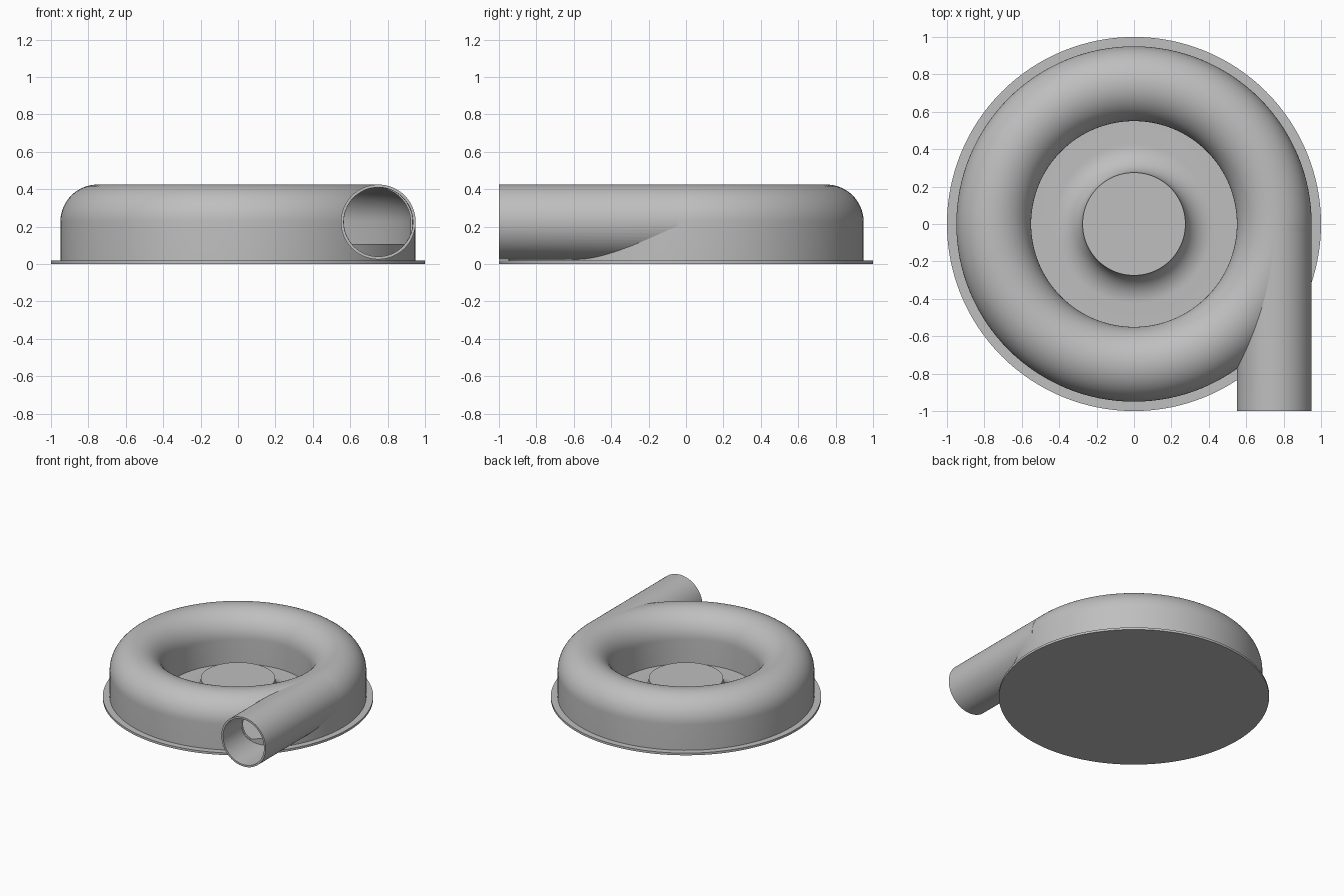
import bpy, bmesh, math
from mathutils import Matrix, Vector

SEG = 128
MID, TUBE, BORE = 0.75, 0.2, 0.185     # volute centre radius, outer and inner tube radius
AXIS_Z, FLOOR, BASE = 0.225, 0.105, 0.018

cube = bpy.data.objects.get("Cube")
if cube:
    bpy.data.objects.remove(cube, do_unlink=True)

grey = bpy.data.materials.new("light_grey")
grey.use_nodes = True
colour = (0.52, 0.52, 0.52, 1)
grey.diffuse_color = colour
grey.node_tree.nodes["Principled BSDF"].inputs["Base Color"].default_value = colour


def make(name, bm):
    bmesh.ops.recalc_face_normals(bm, faces=bm.faces)
    mesh = bpy.data.meshes.new(name)
    bm.to_mesh(mesh)
    bm.free()
    obj = bpy.data.objects.new(name, mesh)
    bpy.context.collection.objects.link(obj)
    mesh.materials.append(grey)
    return obj


def lathe(name, profile, closed):
    """Spin an (r, z) profile around z; a closed profile makes a ring."""
    bm = bmesh.new()
    verts = [bm.verts.new((r, 0, z)) for r, z in profile]
    edges = [bm.edges.new(p) for p in zip(verts, verts[1:])]
    if closed:
        edges.append(bm.edges.new((verts[-1], verts[0])))
    bmesh.ops.spin(bm, geom=verts + edges, cent=(0, 0, 0), axis=(0, 0, 1),
                   angle=math.tau, steps=SEG, use_duplicate=False)
    bmesh.ops.remove_doubles(bm, verts=bm.verts, dist=1e-5)
    return make(name, bm)


def rod(name, radius, y0, y1, z_cut=None):
    """Cylinder along y on the outlet axis, optionally sliced flat below z_cut."""
    bm = bmesh.new()
    place = Matrix.Translation((MID, (y0 + y1) / 2, AXIS_Z)) @ Matrix.Rotation(math.pi / 2, 4, 'X')
    bmesh.ops.create_cone(bm, cap_ends=True, segments=64, radius1=radius,
                          radius2=radius, depth=y1 - y0, matrix=place)
    if z_cut is not None:
        bmesh.ops.bisect_plane(bm, geom=bm.verts[:] + bm.edges[:] + bm.faces[:],
                               plane_co=(0, 0, z_cut), plane_no=(0, 0, 1), clear_inner=True)
        bmesh.ops.holes_fill(bm, edges=[e for e in bm.edges if e.is_boundary])
    return make(name, bm)


def arch(radius, bottom):
    """Half-round arch on straight legs, from the outer foot to the inner foot."""
    arc = [math.pi * i / 32 for i in range(33)]
    return ([(MID + radius, bottom)]
            + [(MID + radius * math.cos(a), AXIS_Z + radius * math.sin(a)) for a in arc]
            + [(MID - radius, bottom)])


def subtract(target, cutter):
    mod = target.modifiers.new("cut", 'BOOLEAN')
    mod.operation, mod.solver, mod.object = 'DIFFERENCE', 'EXACT', cutter
    bpy.context.view_layer.objects.active = target
    bpy.ops.object.modifier_apply(modifier=mod.name)


# Base plate
base = lathe("base_plate", [(0, 0), (1, 0), (1, BASE), (0, BASE)], False)

# Hub flaring down to the base
flare = [(0.425 - 0.15 * math.sin(a), 0.165 - 0.14 * math.cos(a))
         for a in (math.pi / 2 * i / 16 for i in range(17))]
hub = lathe("hub", [(0, BASE - 0.005), (0.56, BASE - 0.005), (0.56, 0.025)] + flare
            + [(0, 0.165)], False)

# Volute housing with its air channel, and the outlet pipe
housing = lathe("volute_housing", arch(TUBE, BASE - 0.003), True)
pipe = rod("outlet_pipe", TUBE, -1.0, -0.04)
pipe_bore = rod("pipe_bore_cutter", BORE, -1.1, 0.1)
subtract(pipe, pipe_bore)
subtract(pipe, housing)
channel = lathe("channel_cutter", arch(BORE, FLOOR), True)
subtract(housing, channel)
mouth = rod("mouth_cutter", BORE - 0.001, -1.1, -0.15, FLOOR + 0.002)
subtract(housing, mouth)

for helper in (pipe_bore, channel, mouth):
    bpy.data.objects.remove(helper, do_unlink=True)

# Smooth shading with crisp rims
bpy.ops.object.select_all(action='DESELECT')
for obj in (base, hub, housing, pipe):
    obj.select_set(True)
bpy.context.view_layer.objects.active = housing
bpy.ops.object.shade_smooth_by_angle(angle=math.radians(35))
